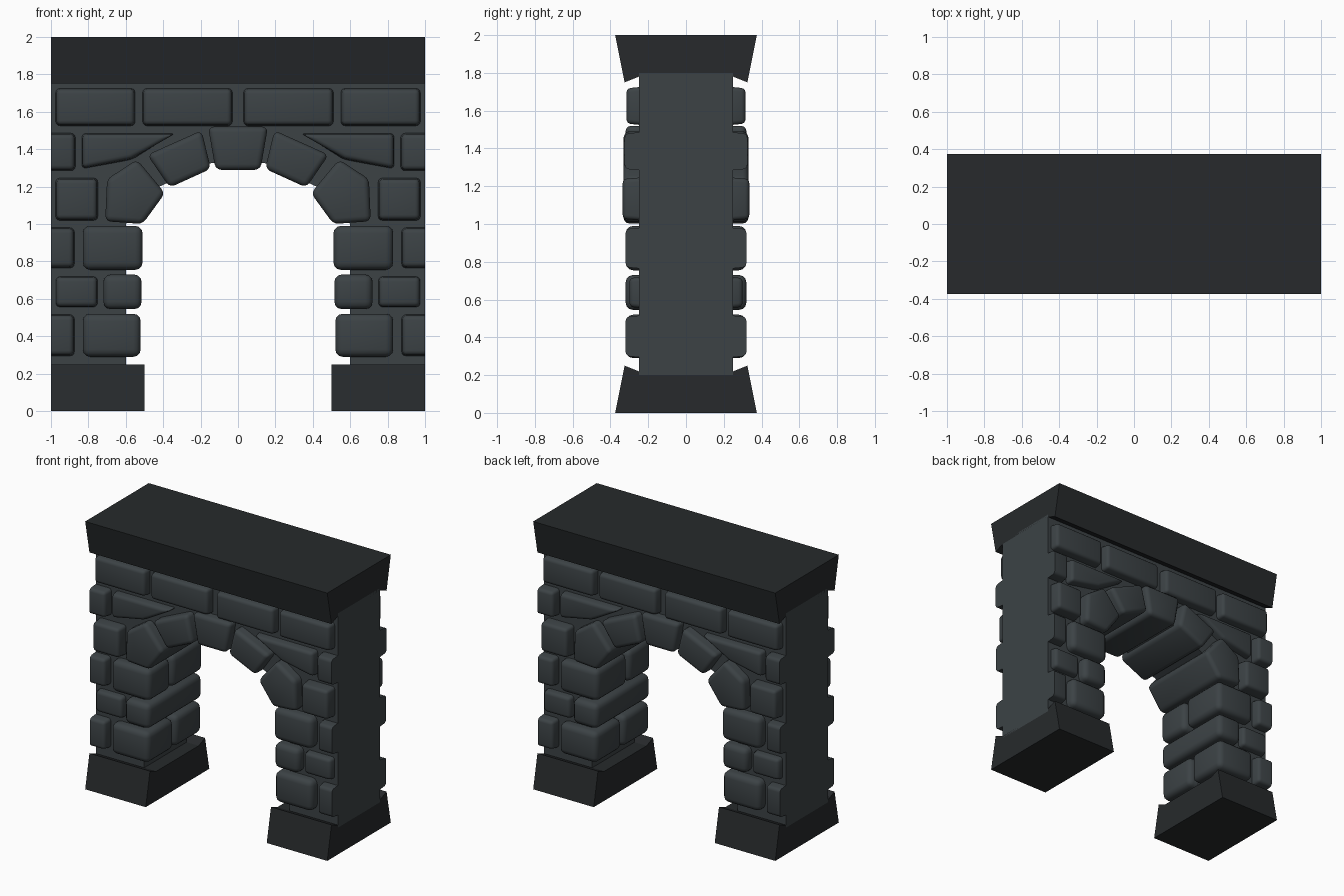
import bpy, bmesh
from mathutils import Vector

if "Cube" in bpy.data.objects:
    bpy.data.objects.remove(bpy.data.objects["Cube"])


def material(name, rgb):
    m = bpy.data.materials.new(name)
    m.diffuse_color = (*rgb, 1)
    m.use_nodes = True
    m.node_tree.nodes["Principled BSDF"].inputs["Base Color"].default_value = m.diffuse_color
    return m


SLATE = material("slate", (0.045, 0.055, 0.06))
DARK = material("dark_slate", (0.02, 0.023, 0.025))


def finish(name, bm, mat, smooth=False):
    bmesh.ops.recalc_face_normals(bm, faces=bm.faces)
    me = bpy.data.meshes.new(name)
    bm.to_mesh(me)
    bm.free()
    ob = bpy.data.objects.new(name, me)
    bpy.context.collection.objects.link(ob)
    me.materials.append(mat)
    if smooth:
        bpy.ops.object.select_all(action='DESELECT')
        ob.select_set(True)
        bpy.context.view_layer.objects.active = ob
        bpy.ops.object.shade_smooth_by_angle(angle=0.7)
    return ob


def prism(first, second):
    """Solid between two matching loops of points."""
    bm = bmesh.new()
    a = [bm.verts.new(p) for p in first]
    b = [bm.verts.new(p) for p in second]
    bm.faces.new(a)
    bm.faces.new(b[::-1])
    for i in range(len(a)):
        j = (i + 1) % len(a)
        bm.faces.new((a[i], b[i], b[j], a[j]))
    bmesh.ops.recalc_face_normals(bm, faces=bm.faces)
    return bm


def stone(name, pts, y0, y1, r=0.03, taper0=0.0, taper1=0.0):
    """Rounded stone from an x/z outline, cut flush with the wall ends."""
    c = sum((Vector(p) for p in pts), Vector((0, 0))) / len(pts)

    def loop(y, taper):
        out = []
        for p in pts:
            d = Vector(p) - c
            q = Vector(p) - Vector((max(-taper, min(taper, d.x)), max(-taper, min(taper, d.y))))
            out.append((q.x, y, q.y))
        return out

    bm = prism(loop(y0, taper0), loop(y1, taper1))
    bmesh.ops.bevel(bm, geom=bm.edges[:], offset=r, segments=3, profile=0.5,
                    affect='EDGES', clamp_overlap=True)
    for s in (-1, 1):
        bmesh.ops.bisect_plane(bm, geom=bm.verts[:] + bm.edges[:] + bm.faces[:],
                               plane_co=(s, 0, 0), plane_no=(s, 0, 0), clear_outer=True)
        bmesh.ops.holes_fill(bm, edges=[e for e in bm.edges if e.is_boundary], sides=0)
    return finish(name, bm, SLATE, True)


def rect(x0, x1, z0, z1):
    return [(x0, z0), (x1, z0), (x1, z1), (x0, z1)]


def flip(pts, s):
    return [(x * s, z) for x, z in pts]


# wall core with the rough arch opening
half = [(-1, 0.2), (-0.6, 0.2), (-0.6, 1.0), (-0.42, 1.2), (-0.145, 1.325)]
outline = half + [(-x, z) for x, z in half[::-1]] + [(1, 1.8), (-1, 1.8)]
finish("wall_core", prism([(x, -0.25, z) for x, z in outline],
                          [(x, 0.25, z) for x, z in outline]), SLATE)

# flared cap and pier bases share one profile
flare = [(-0.375, 0), (0.375, 0), (0.325, 0.25), (0.25, 0.22), (-0.25, 0.22), (-0.325, 0.25)]


def flared(name, x0, x1, top=False):
    prof = [(y, 2 - z if top else z) for y, z in flare]
    finish(name, prism([(x0, y, z) for y, z in prof], [(x1, y, z) for y, z in prof]), DARK)


flared("cap", -1, 1, True)
flared("base_left", -1, -0.5)
flared("base_right", 0.5, 1)

# facing stones on one half: outline and how far they stand out
facing = [
    (rect(-1.06, -0.87, 0.29, 0.52), 0.32),
    (rect(-0.98, -0.745, 0.55, 0.725), 0.30),
    (rect(-1.06, -0.87, 0.76, 0.985), 0.32),
    (rect(-0.98, -0.745, 1.015, 1.25), 0.335),
    (rect(-1.06, -0.865, 1.28, 1.49), 0.325),
    ([(-0.84, 1.29), (-0.56, 1.34), (-0.33, 1.49), (-0.84, 1.49)], 0.31),
    (rect(-0.98, -0.545, 1.52, 1.73), 0.315),
    (rect(-0.515, -0.025, 1.52, 1.73), 0.315),
]
# corner stones of the pier: outline, split depth (None runs right through)
corners = [
    (rect(-0.83, -0.52, 0.29, 0.52), 0.0),
    (rect(-0.72, -0.515, 0.545, 0.73), None),
    (rect(-0.83, -0.51, 0.755, 0.99), -0.05),
]
# arch stones of one half
arch = [
    [(-0.71, 1.015), (-0.51, 1.0), (-0.39, 1.165), (-0.54, 1.345), (-0.70, 1.24)],
    [(-0.365, 1.195), (-0.145, 1.295), (-0.195, 1.50), (-0.485, 1.37)],
]

for side, s in (("left", 1), ("right", -1)):
    for i, (pts, d) in enumerate(facing):
        p = flip(pts, s)
        stone(f"facing_stone_front_{side}_{i}", p, -d, -0.2, 0.022, 0.012, 0)
        stone(f"facing_stone_back_{side}_{i}", p, 0.2, d, 0.022, 0, 0.012)
    for i, (pts, split) in enumerate(corners):
        p = flip(pts, s)
        if split is None:
            stone(f"corner_stone_{side}_{i}", p, -0.32, 0.32, 0.04)
        else:
            stone(f"corner_stone_front_{side}_{i}", p, -0.32, split - 0.01, 0.04)
            stone(f"corner_stone_back_{side}_{i}", p, split + 0.01, 0.32, 0.04)
    for i, pts in enumerate(arch):
        stone(f"arch_stone_{side}_{i}", flip(pts, s), -0.33, 0.33, 0.03)

# keystone
stone("keystone", [(-0.12, 1.29), (0.12, 1.29), (0.16, 1.52), (-0.16, 1.52)], -0.32, 0.32, 0.03)
